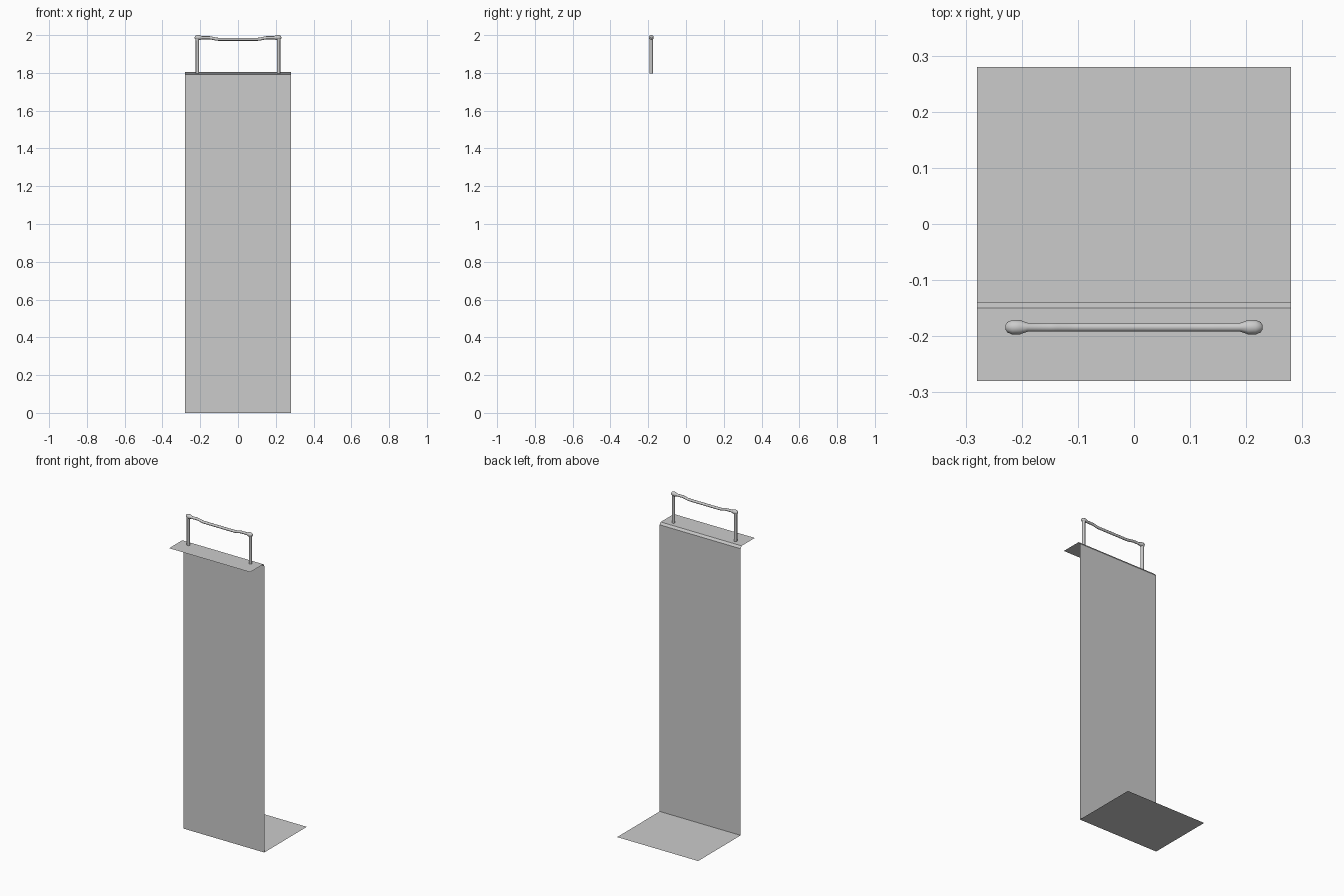
import bpy
import bmesh

if "Cube" in bpy.data.objects:
    bpy.data.objects.remove(bpy.data.objects["Cube"])

grey = bpy.data.materials.new("light grey")
grey.diffuse_color = (0.6, 0.6, 0.6, 1)
grey.use_nodes = True
grey.node_tree.nodes["Principled BSDF"].inputs["Base Color"].default_value = grey.diffuse_color

W = 0.28        # half width of the folded sheet
HY = -0.184     # depth position of the handle


# Folded zero-thickness sheet: base, upright panel, chamfer, top shelf
profile = [(0.28, 0.0), (-0.14, 0.0), (-0.14, 1.792), (-0.15, 1.806), (-0.28, 1.806)]
bm = bmesh.new()
left = [bm.verts.new((-W, y, z)) for y, z in profile]
right = [bm.verts.new((W, y, z)) for y, z in profile]
for i in range(len(profile) - 1):
    bm.faces.new((left[i], left[i + 1], right[i + 1], right[i]))
mesh = bpy.data.meshes.new("folded_panel")
bm.to_mesh(mesh)
bm.free()
panel = bpy.data.objects.new("folded_panel", mesh)
bpy.context.collection.objects.link(panel)
mesh.materials.append(grey)


def tube(name, points):
    """Round tube through (x, z, radius) points, closed at both ends."""
    cu = bpy.data.curves.new(name, 'CURVE')
    cu.dimensions = '3D'
    cu.bevel_depth = 1.0
    cu.bevel_resolution = 4
    cu.use_fill_caps = True
    sp = cu.splines.new('POLY')
    sp.points.add(len(points) - 1)
    for p, (x, z, r) in zip(sp.points, points):
        p.co = (x, HY, z, 1)
        p.radius = r
    cu.materials.append(grey)
    ob = bpy.data.objects.new(name, cu)
    bpy.context.collection.objects.link(ob)
    bpy.ops.object.select_all(action='DESELECT')
    ob.select_set(True)
    bpy.context.view_layer.objects.active = ob
    bpy.ops.object.convert(target='MESH')
    bpy.ops.object.shade_smooth_by_angle(angle=0.7)


# Grip bar: swollen ends, then a shallow dip in the middle
half = [(-0.229, 1.987, 0.004), (-0.226, 1.987, 0.009), (-0.217, 1.987, 0.013),
        (-0.204, 1.987, 0.013), (-0.190, 1.986, 0.008), (-0.150, 1.986, 0.008),
        (-0.138, 1.984, 0.008), (-0.117, 1.979, 0.008), (-0.105, 1.978, 0.008)]
tube("grip_bar", half + [(-x, z, r) for x, z, r in reversed(half)])

# Handle posts
for s, side in ((-1, "left"), (1, "right")):
    tube(side + "_handle_post", [(s * 0.215, 1.798, 0.009), (s * 0.215, 1.97, 0.009),
                                 (s * 0.215, 1.985, 0.011)])
